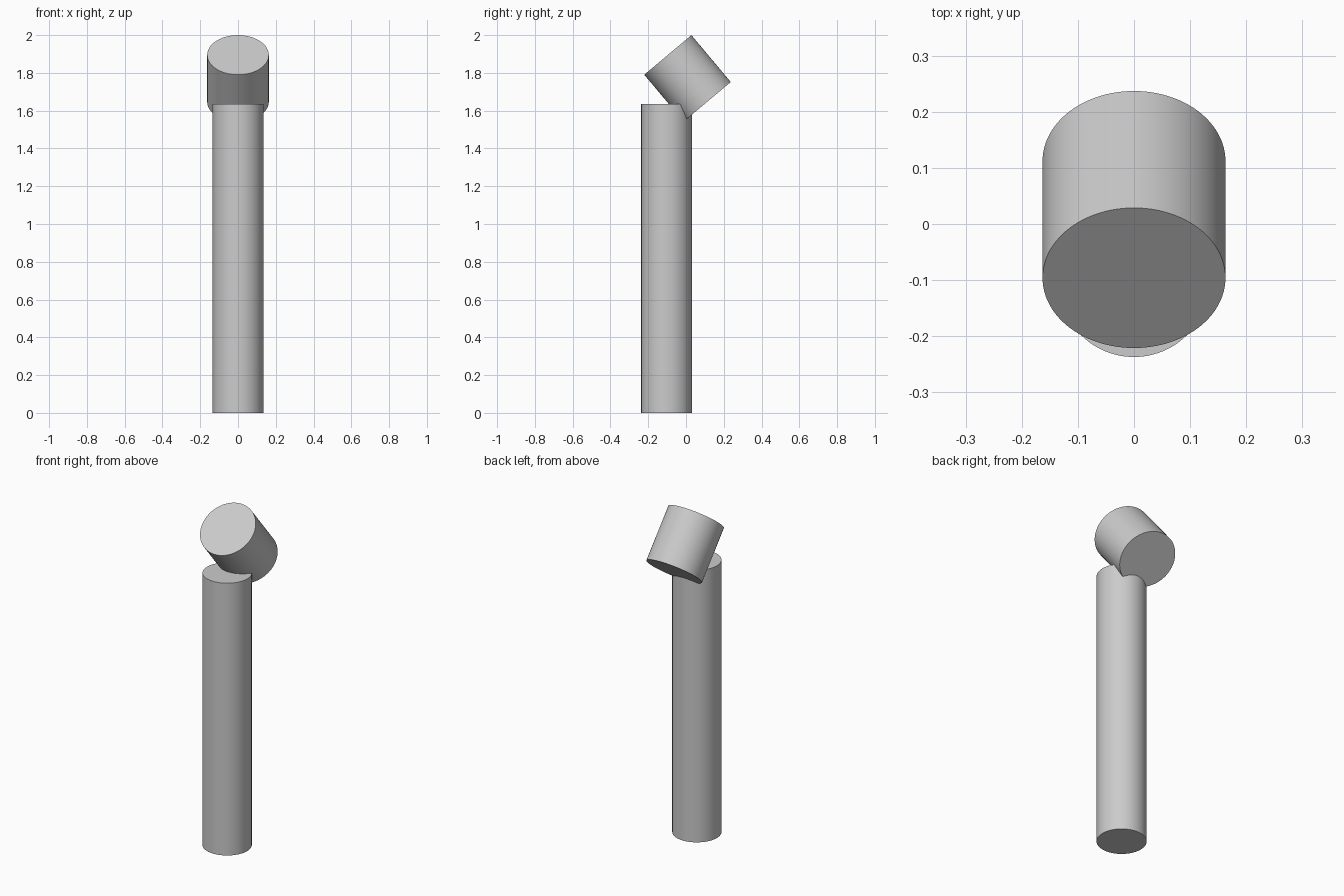
import bpy
from math import radians

if "Cube" in bpy.data.objects:
    bpy.data.objects.remove(bpy.data.objects["Cube"])


def cylinder(name, radius, depth, location, tilt=0.0):
    bpy.ops.mesh.primitive_cylinder_add(
        vertices=96, radius=radius, depth=depth,
        location=location, rotation=(radians(tilt), 0, 0))
    obj = bpy.context.object
    obj.name = name
    bpy.ops.object.shade_smooth_by_angle(angle=radians(30))
    return obj


# Upright post, set slightly toward the front
cylinder("post", 0.134, 1.635, (0, -0.103, 0.8175))

# Wider head, tilted to face forward and up, sunk into the back of the post
cylinder("tilted_head", 0.163, 0.324, (0, 0.008, 1.771), tilt=40)
